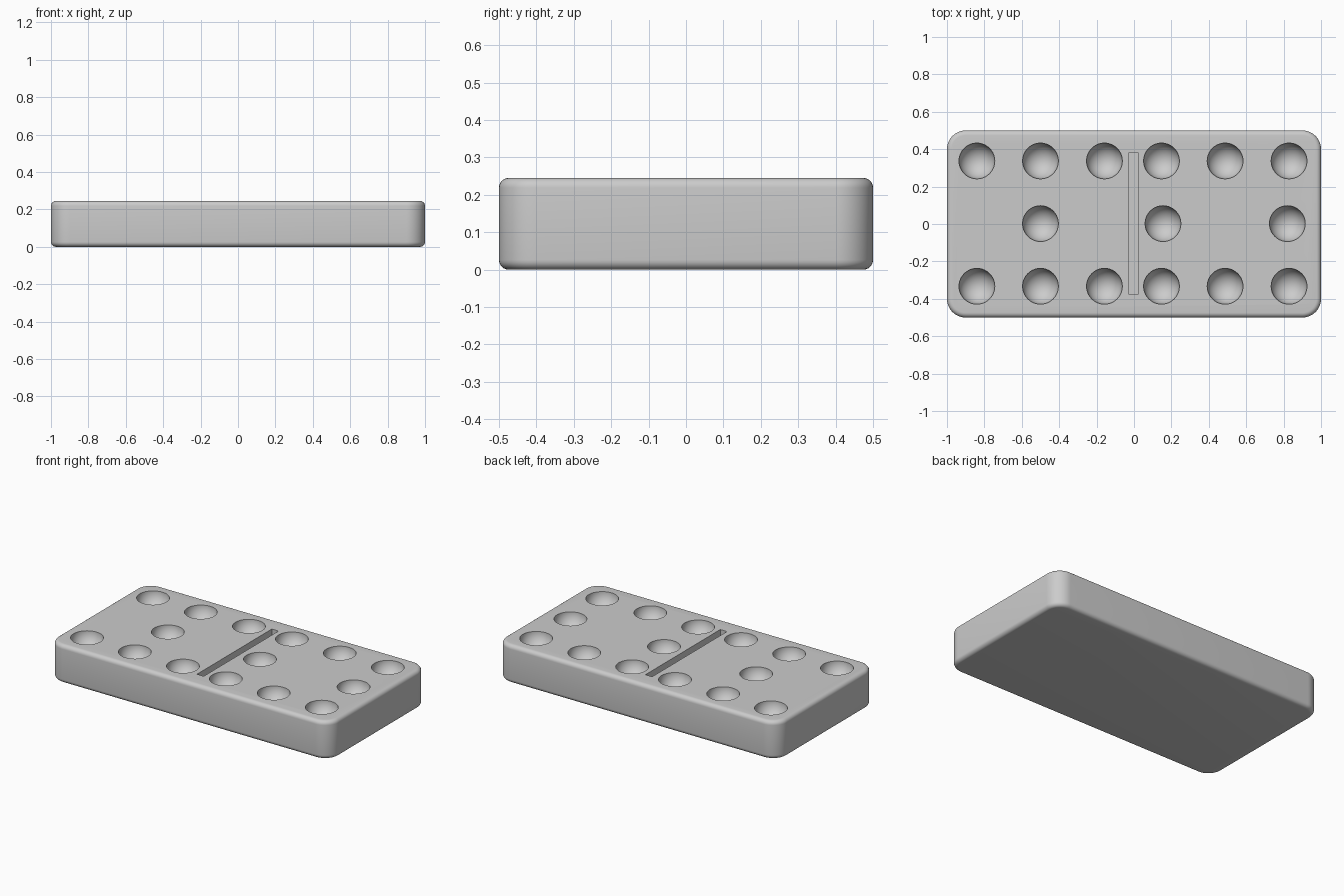
import bpy, bmesh
from mathutils import Matrix, Vector

if "Cube" in bpy.data.objects:
    bpy.data.objects.remove(bpy.data.objects["Cube"])

HEIGHT = 0.245
PIP_RADIUS = 0.096

grey = bpy.data.materials.new("plain_grey")
grey.use_nodes = True
colour = (0.6, 0.6, 0.6, 1)
grey.diffuse_color = colour
grey.node_tree.nodes["Principled BSDF"].inputs["Base Color"].default_value = colour


def make_object(name, bm):
    mesh = bpy.data.meshes.new(name)
    bm.to_mesh(mesh)
    bm.free()
    mesh.materials.append(grey)
    obj = bpy.data.objects.new(name, mesh)
    bpy.context.collection.objects.link(obj)
    return obj


def add_box(bm, size, centre):
    matrix = Matrix.Translation(centre) @ Matrix.Diagonal((*size, 1))
    bmesh.ops.create_cube(bm, size=1, matrix=matrix)


# Tile body: round the upright corners, then soften the top and bottom rims
bm = bmesh.new()
add_box(bm, (2, 1, HEIGHT), (0, 0, HEIGHT / 2))
upright = [e for e in bm.edges if abs(e.verts[0].co.z - e.verts[1].co.z) > 0.1]
bmesh.ops.bevel(bm, geom=upright, offset=0.1, segments=12, profile=0.5, affect='EDGES')
rims = [e for e in bm.edges if abs(e.verts[0].co.z - e.verts[1].co.z) < 0.001]
bmesh.ops.bevel(bm, geom=rims, offset=0.026, segments=6, profile=0.5, affect='EDGES')
tile = make_object("domino_tile", bm)

# Pip cutters: two outer rows and an uneven middle row
pips = [(x, y) for x in (-0.84, -0.5, -0.158, 0.147, 0.487, 0.829) for y in (-0.333, 0.337)]
pips += [(x, 0.002) for x in (-0.5, 0.155, 0.82)]
bm = bmesh.new()
for x, y in pips:
    bmesh.ops.create_uvsphere(bm, u_segments=40, v_segments=21, radius=PIP_RADIUS,
                              matrix=Matrix.Translation((x, y, HEIGHT)))
pip_cutter = make_object("pip_cutter", bm)

# Cutter for the dividing groove
bm = bmesh.new()
add_box(bm, (0.048, 0.76, 0.1), (-0.003, 0.002, HEIGHT))
groove_cutter = make_object("groove_cutter", bm)

# Carve the tile and remove the cutters
for cutter in (pip_cutter, groove_cutter):
    cutter.hide_render = True
    carve = tile.modifiers.new("carve", 'BOOLEAN')
    carve.operation = 'DIFFERENCE'
    carve.solver = 'EXACT'
    carve.object = cutter
bpy.context.view_layer.objects.active = tile
tile.select_set(True)
for name in [m.name for m in tile.modifiers]:
    bpy.ops.object.modifier_apply(modifier=name)
for cutter in (pip_cutter, groove_cutter):
    bpy.data.objects.remove(cutter)
bpy.ops.object.shade_smooth_by_angle(angle=0.6)
